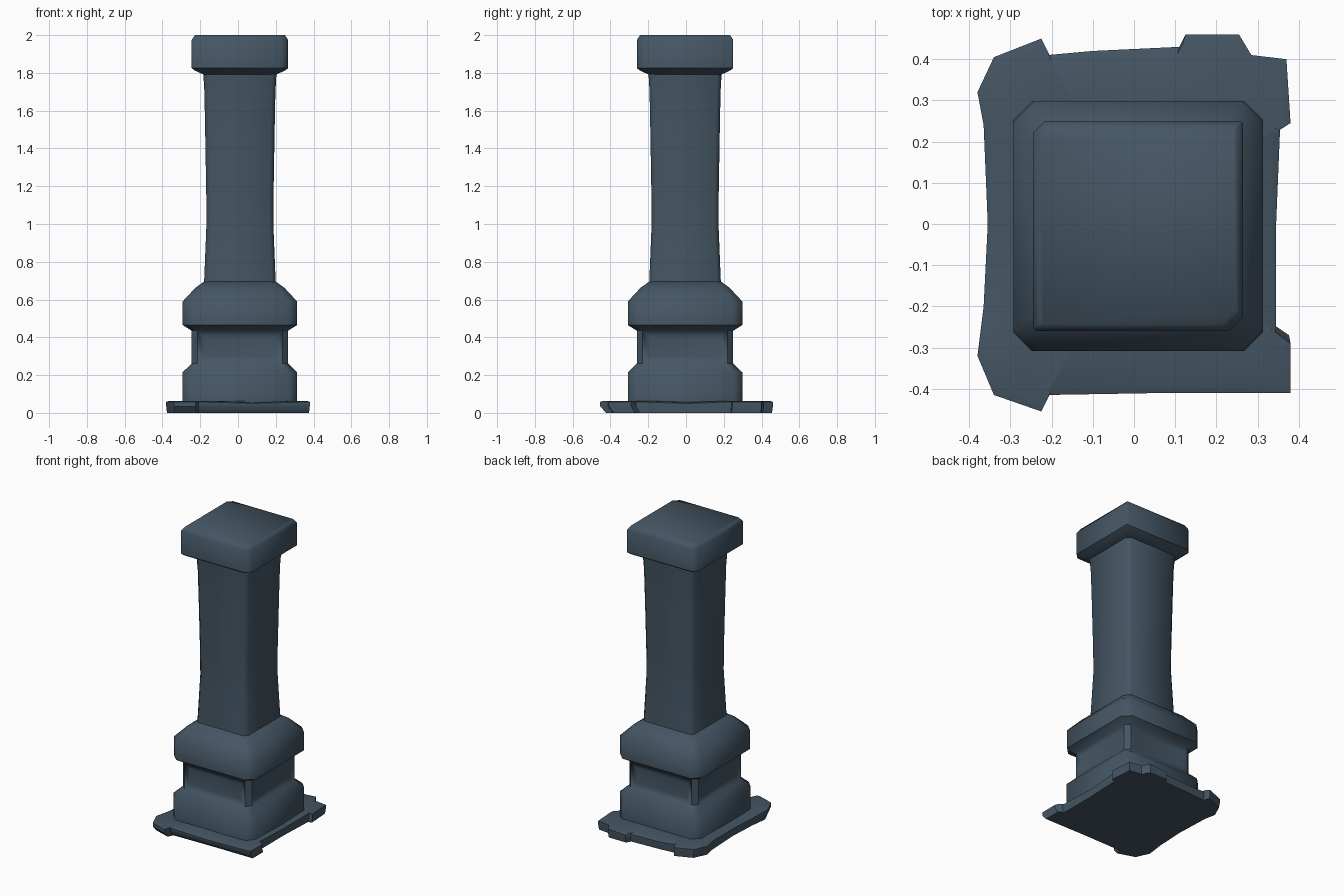
import bpy
import bmesh
import math

cube = bpy.data.objects.get("Cube")
if cube:
    bpy.data.objects.remove(cube, do_unlink=True)

slate = bpy.data.materials.new("slate blue stone")
slate.use_nodes = True
colour = (0.058, 0.092, 0.125, 1)
slate.diffuse_color = colour
slate.node_tree.nodes["Principled BSDF"].inputs["Base Color"].default_value = colour

CX, CY = 0.01, -0.005


def square(half, z, cut):
    """Chamfered square ring; cut holds the four corner chamfers."""
    cuts = cut if isinstance(cut, tuple) else (cut,) * 4
    ring = []
    for (sx, sy), c in zip(((-1, -1), (1, -1), (1, 1), (-1, 1)), cuts):
        a = (CX + sx * (half - c), CY + sy * half, z)
        b = (CX + sx * half, CY + sy * (half - c), z)
        ring += [b, a] if sx == sy else [a, b]
    return ring


def loft(name, rings, panels=None, angle=50):
    """Skin closed rings from bottom to top, with optional worn panels."""
    bm = bmesh.new()
    rows = [[bm.verts.new(p) for p in ring] for ring in rings]
    n = len(rows[0])
    for low, high in zip(rows, rows[1:]):
        for i in range(n):
            j = (i + 1) % n
            bm.faces.new((low[i], low[j], high[j], high[i]))
    bm.faces.new(rows[0][::-1])
    bm.faces.new(rows[-1])
    bmesh.ops.recalc_face_normals(bm, faces=bm.faces)
    if panels:
        # Shallow worn hollows in the wide upright faces of one band
        low, high = panels
        wide = [f for f in bm.faces if abs(f.normal.z) < 0.1
                and low < f.calc_center_median().z < high
                and f.calc_area() > 0.03]
        bmesh.ops.inset_individual(bm, faces=wide, thickness=0.05, depth=-0.008)
    mesh = bpy.data.meshes.new(name)
    bm.to_mesh(mesh)
    bm.free()
    mesh.materials.append(slate)
    obj = bpy.data.objects.new(name, mesh)
    bpy.context.collection.objects.link(obj)
    bpy.ops.object.select_all(action="DESELECT")
    obj.select_set(True)
    bpy.context.view_layer.objects.active = obj
    bpy.ops.object.shade_smooth_by_angle(angle=math.radians(angle))
    return obj


# Ragged ground slab with raised, broken corners
outline = [(-0.38, -0.32), (-0.34, -0.415), (-0.225, -0.455), (-0.21, -0.415),
           (0.08, -0.41), (0.38, -0.41), (0.38, -0.29), (0.345, -0.265),
           (0.345, 0), (0.355, 0.24), (0.38, 0.245), (0.37, 0.4),
           (0.285, 0.41), (0.255, 0.46), (0.125, 0.46), (0.11, 0.43),
           (-0.1, 0.42), (-0.21, 0.41), (-0.225, 0.45), (-0.34, 0.405),
           (-0.38, 0.32), (-0.365, 0.24), (-0.355, 0), (-0.365, -0.2)]


def slab_ring(scale, z, lift=0.0):
    return [(x * scale, y * (scale - (0.06 if z == 0 and y < 0 else 0)),
             z + (lift if abs(x) > 0.2 and abs(y) > 0.2 else 0))
            for x, y in outline]


loft("ground_slab", [slab_ring(0.99, 0), slab_ring(1, 0.035),
                     slab_ring(1, 0.05, 0.008), slab_ring(0.96, 0.056, 0.008),
                     slab_ring(0.7, 0.062)], angle=40)

# Stepped pedestal: plinth, recessed band and swelling collar
loft("pedestal", [square(h, z, c) for h, z, c in (
    (0.303, 0.04, 0.045), (0.303, 0.215, 0.045), (0.255, 0.262, 0.03),
    (0.255, 0.435, 0.03), (0.303, 0.465, 0.05), (0.303, 0.59, 0.05),
    (0.235, 0.663, 0.035), (0.19, 0.695, 0.025))], panels=(0.3, 0.4))

# Waisted shaft
loft("shaft", [square(h, z, 0.022) for h, z in (
    (0.19, 0.68), (0.177, 1.0), (0.178, 1.15), (0.184, 1.5),
    (0.188, 1.7), (0.195, 1.82))])

# Capital with two chipped corners
chips = (0.008, 0.035, 0.006, 0.028)
loft("capital", [square(h, z, chips) for h, z in (
    (0.19, 1.79), (0.238, 1.812), (0.255, 1.825), (0.255, 1.975),
    (0.238, 2.0))])
